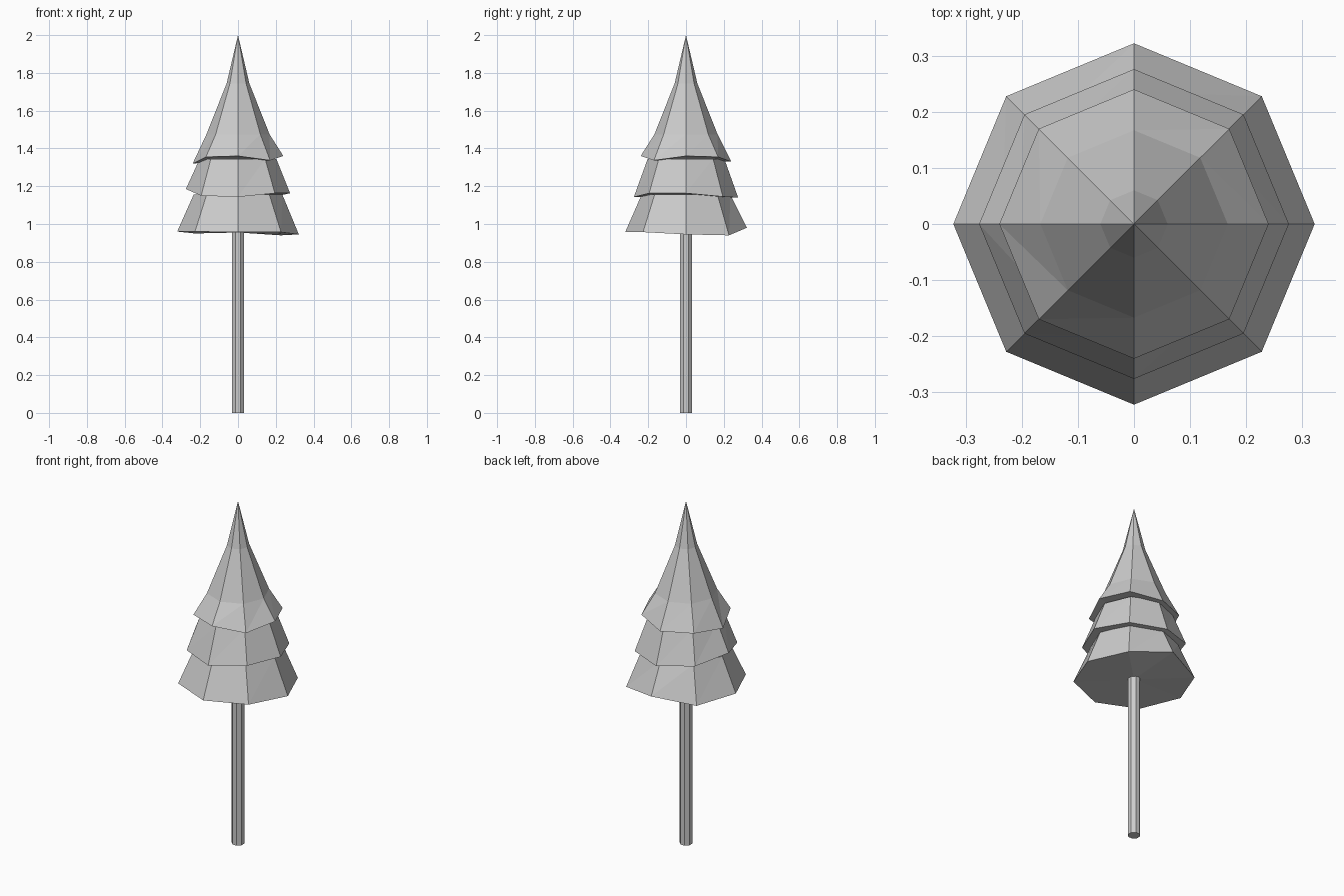
import bpy
from math import cos, sin, pi

SIDES = 8

cube = bpy.data.objects.get("Cube")
if cube:
    bpy.data.objects.remove(cube)

grey = bpy.data.materials.new("plain grey")
grey.use_nodes = True
grey.diffuse_color = (0.6, 0.6, 0.6, 1)
grey.node_tree.nodes["Principled BSDF"].inputs["Base Color"].default_value = (0.6, 0.6, 0.6, 1)


def ring(radius, heights, turn=0.0):
    """Points of an octagon; heights is one value or one per corner."""
    if not isinstance(heights, (list, tuple)):
        heights = [heights] * SIDES
    return [(radius * cos(2 * pi * i / SIDES + turn),
             radius * sin(2 * pi * i / SIDES + turn), z)
            for i, z in enumerate(heights)]


def loft(name, rings, bottom, top):
    """Join rings from low to high and close each end with a fan to a point."""
    verts = [p for r in rings for p in r] + [(0, 0, bottom), (0, 0, top)]
    low, high = len(verts) - 2, len(verts) - 1
    last = SIDES * (len(rings) - 1)
    faces = []
    for i in range(SIDES):
        j = (i + 1) % SIDES
        faces.append((j, i, low))
        faces.append((last + i, last + j, high))
        for base in range(0, last, SIDES):
            a, b = base + i, base + j
            c, d = b + SIDES, a + SIDES
            faces += [(a, b, c), (a, c, d)]
    mesh = bpy.data.meshes.new(name)
    mesh.from_pydata(verts, [], faces)
    mesh.materials.append(grey)
    obj = bpy.data.objects.new(name, mesh)
    bpy.context.collection.objects.link(obj)
    return obj


# Uneven rim heights of each tier, counter-clockwise from +x
low_rim = [0.945, 0.94, 0.98, 0.95, 0.96, 0.96, 0.957, 0.957]
mid_rim = [1.163, 1.145, 1.14, 1.16, 1.185, 1.15, 1.143, 1.163]
top_rim = [1.36, 1.355, 1.33, 1.335, 1.32, 1.355, 1.36, 1.337]

# Trunk
loft("trunk", [ring(0.034, 0, pi / 8), ring(0.034, 0.98, pi / 8)], 0, 0.98)

# Foliage tiers
loft("lower_foliage", [ring(0.322, low_rim), ring(0.235, 1.155)], 0.955, 1.155)
loft("middle_foliage", [ring(0.276, mid_rim), ring(0.203, 1.345)], 1.15, 1.345)
loft("upper_foliage", [ring(0.24, top_rim), ring(0.167, 1.475), ring(0.06, 1.745)], 1.34, 2.0)
